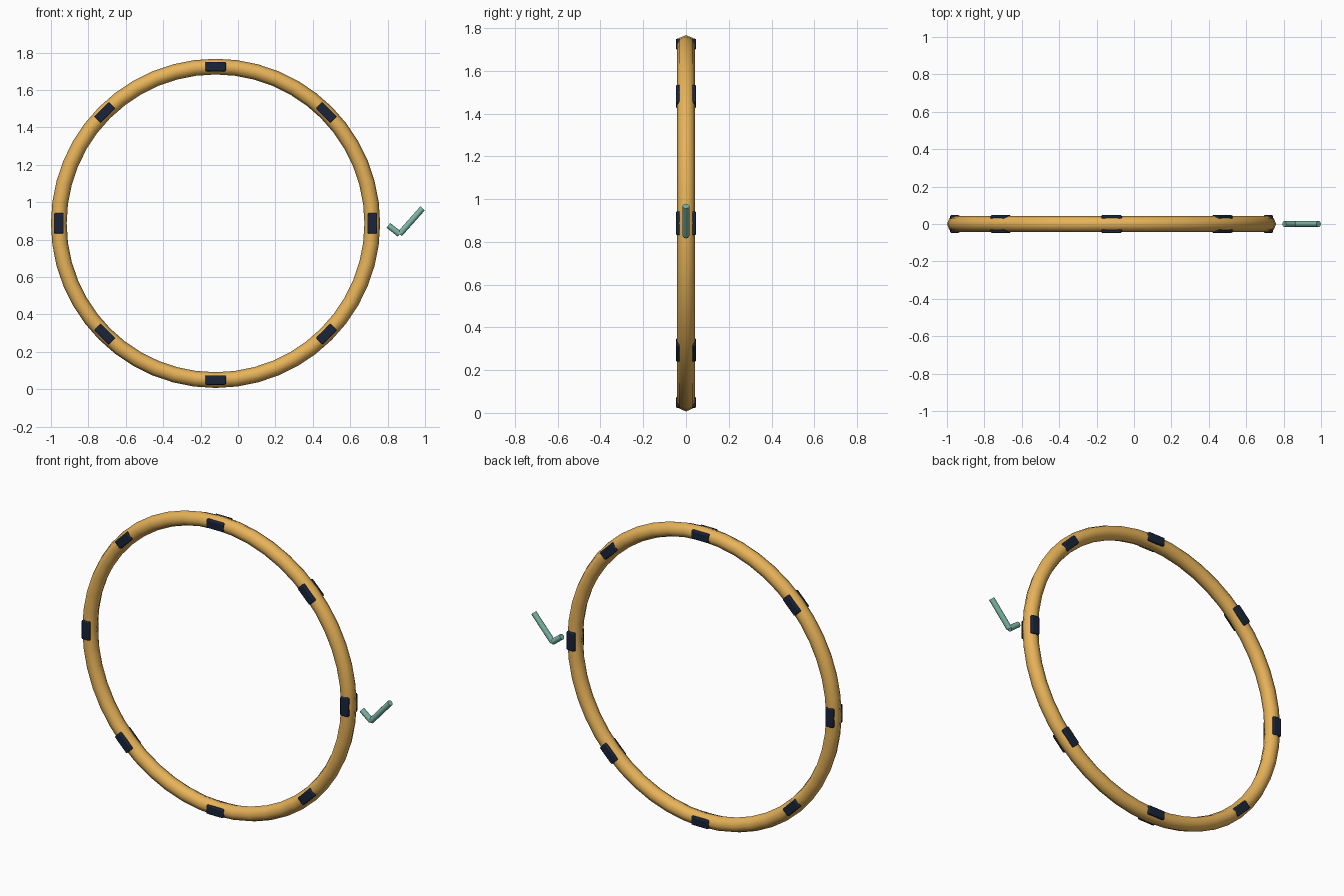
import bpy, math
from mathutils import Vector

if "Cube" in bpy.data.objects:
    bpy.data.objects.remove(bpy.data.objects["Cube"])

CX, CZ = -0.12, 0.887      # ring centre
R, r = 0.838, 0.042        # ring path radius, tube radius


def mat(name, col):
    m = bpy.data.materials.new(name)
    m.diffuse_color = (*col, 1)
    m.use_nodes = True
    m.node_tree.nodes["Principled BSDF"].inputs["Base Color"].default_value = m.diffuse_color
    return m


def finish(o, name, m, angle=50):
    o.name = name
    o.data.materials.append(m)
    bpy.ops.object.shade_smooth_by_angle(angle=math.radians(angle))
    return o


amber = mat("amber", (0.80, 0.45, 0.10))
navy = mat("navy", (0.01, 0.017, 0.04))
mint = mat("mint", (0.20, 0.47, 0.38))

# upright hoop
bpy.ops.mesh.primitive_torus_add(location=(CX, 0, CZ), rotation=(math.pi / 2, 0, 0),
                                 major_radius=R, minor_radius=r,
                                 major_segments=48, minor_segments=8)
finish(bpy.context.object, "hoop", amber)

# eight dark blocks passing through the tube
for i in range(8):
    a = i * math.pi / 4
    bpy.ops.mesh.primitive_cube_add(
        size=1, location=(CX + R * math.cos(a), 0, CZ + R * math.sin(a)),
        rotation=(0, -a, 0))
    o = bpy.context.object
    o.scale = (0.05, 0.095, 0.11)
    bpy.ops.object.transform_apply(location=False, rotation=False, scale=True)
    b = o.modifiers.new("bevel", 'BEVEL')
    b.width, b.segments = 0.006, 2
    finish(o, f"marker_block_{i + 1}", navy, 30)


# tick mark beside the hoop
def rod(name, p, q):
    p, q = Vector(p), Vector(q)
    d = q - p
    bpy.ops.mesh.primitive_cylinder_add(vertices=12, radius=0.016, depth=d.length,
                                        location=(p + q) / 2)
    o = bpy.context.object
    o.rotation_euler = d.to_track_quat('Z', 'Y').to_euler()
    finish(o, name, mint)


corner = (0.864, 0, 0.829)
rod("tick_short_arm", (0.804, 0, 0.876), corner)
rod("tick_long_arm", corner, (0.987, 0, 0.967))
